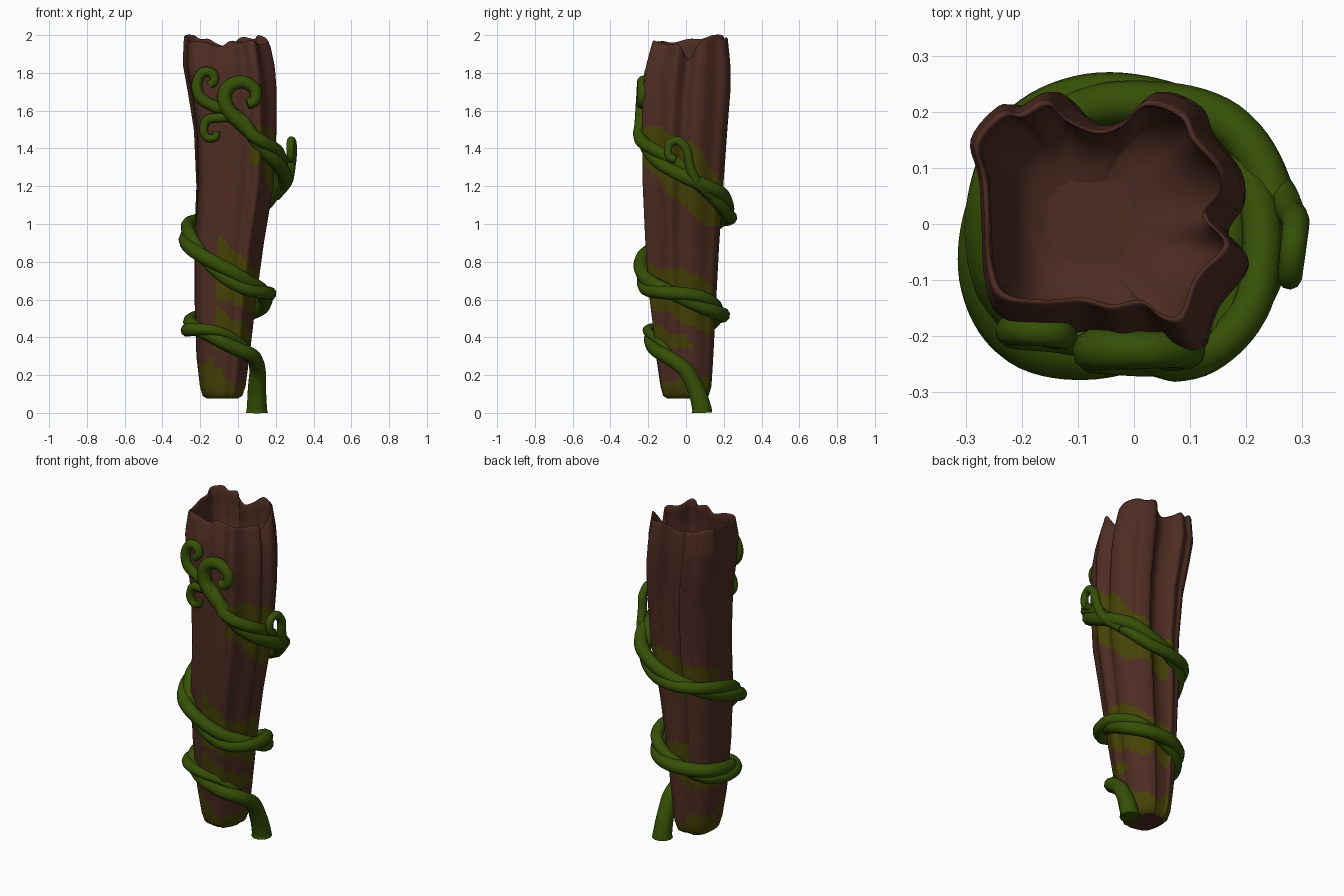
import bpy, bmesh, math
from mathutils import Vector, kdtree

if "Cube" in bpy.data.objects:
    bpy.data.objects.remove(bpy.data.objects["Cube"])


def mat(name, c):
    m = bpy.data.materials.new(name)
    m.diffuse_color = (*c, 1)
    m.use_nodes = True
    m.node_tree.nodes["Principled BSDF"].inputs["Base Color"].default_value = m.diffuse_color
    return m


BARK = mat("brown bark", (0.074, 0.025, 0.016))
MOSS = mat("olive moss", (0.062, 0.054, 0.002))
VINE = mat("green vine", (0.036, 0.080, 0.002))


def spline(pts, n, closed=False):
    """Catmull-Rom through pts with n samples per span."""
    P = [Vector(p) for p in pts]
    N, out = len(P), []
    for i in range(N if closed else N - 1):
        q = [P[(i + k) % N] if closed else P[min(max(i + k, 0), N - 1)] for k in (-1, 0, 1, 2)]
        for s in range(n):
            t = s / n
            out.append(0.5 * (2 * q[1] + (q[2] - q[0]) * t + (2 * q[0] - 5 * q[1] + 4 * q[2] - q[3]) * t * t
                              + (3 * q[1] - q[0] - 3 * q[2] + q[3]) * t ** 3))
    if not closed:
        out.append(P[-1].copy())
    return out


def tube(name, path, radius):
    """Tapered tube; radius is a function of 0..1 along the path."""
    cu = bpy.data.curves.new(name, 'CURVE')
    cu.dimensions = '3D'
    cu.bevel_depth, cu.bevel_resolution, cu.use_fill_caps = 1.0, 3, True
    sp = cu.splines.new('POLY')
    sp.points.add(len(path) - 1)
    for i, p in enumerate(path):
        sp.points[i].co = (*p, 1)
        sp.points[i].radius = radius(i / (len(path) - 1))
    tmp = bpy.data.objects.new(name + " guide", cu)
    bpy.context.collection.objects.link(tmp)
    me = bpy.data.meshes.new_from_object(tmp.evaluated_get(bpy.context.evaluated_depsgraph_get()))
    bpy.data.objects.remove(tmp)
    me.materials.clear()
    me.materials.append(VINE)
    for f in me.polygons:
        f.use_smooth = len(f.vertices) < 5
        f.material_index = 0
    ob = bpy.data.objects.new(name, me)
    bpy.context.collection.objects.link(ob)


# Helix followed by the twisted vines
helix = spline([
    (.10, .085, 0), (.10, .082, .03), (.10, .055, .12), (.10, 0, .22), (.07, -.10, .31), (-.02, -.165, .37),
    (-.13, -.19, .42), (-.235, -.12, .445), (-.258, 0, .46), (-.215, .11, .48), (-.10, .175, .51),
    (.03, .17, .54), (.115, .11, .575), (.155, 0, .615), (.13, -.12, .645), (.04, -.205, .68),
    (-.08, -.23, .75), (-.2, -.20, .84), (-.262, -.10, .92), (-.262, .03, .97), (-.20, .16, 1.01),
    (-.08, .22, 1.04), (.06, .215, 1.08), (.17, .165, 1.15), (.23, .06, 1.22), (.235, -.04, 1.29),
    (.20, -.15, 1.36), (.12, -.22, 1.43), (.03, -.235, 1.52)], 8)


def strand(phase, start):
    """Offset the helix so that strands coil around each other."""
    out = []
    for i, p in enumerate(helix):
        t = (helix[min(i + 1, len(helix) - 1)] - helix[max(i - 1, 0)]).normalized()
        if i == 0:
            t = Vector((0, 0.01, 1))
        side = t.cross(Vector((0, 0, 1))).normalized()
        up = side.cross(t)
        a = phase + i * 0.115
        k = 0.023 * min(1, max(0, (i - 20) / 16)) if start == 0 else 0.025
        out.append(p + (side * math.cos(a) * 0.6 + up * math.sin(a)) * k)
    return out[start:]


main = strand(0, 0)[:-4] + spline([
    (.02, -.235, 1.53), (-.055, -.23, 1.61), (-.07, -.225, 1.69), (-.03, -.225, 1.74), (.035, -.225, 1.75),
    (.09, -.225, 1.71), (.09, -.23, 1.655), (.05, -.235, 1.635)], 6)
tube("main_vine", main, lambda t: max(0.058 - 0.16 * t, 0.039 if t < .88 else 0.039 - 0.09 * (t - .88)))
second = strand(math.pi, 28)[:-4] + spline([
    (.03, -.235, 1.54), (-.05, -.215, 1.60), (-.13, -.20, 1.625), (-.20, -.195, 1.67), (-.218, -.19, 1.74),
    (-.19, -.19, 1.80), (-.14, -.195, 1.80), (-.125, -.20, 1.76), (-.15, -.20, 1.735)], 6)
tube("second_vine", second, lambda t: min(0.012 + 0.2 * t, 0.035 if t < .8 else 0.035 - 0.06 * (t - .8)))

# Small curling tendrils
tendrils = {
    "side_tendril": [(.20, .13, 1.15), (.26, .06, 1.22), (.280, .02, 1.31), (.288, .005, 1.39), (.284, -.04, 1.44),
                     (.278, -.09, 1.42), (.278, -.09, 1.36), (.282, -.055, 1.34)],
    "lower_tendril": [(.06, -.22, 1.48), (-.04, -.215, 1.56), (-.11, -.205, 1.562), (-.165, -.20, 1.55),
                      (-.182, -.20, 1.495), (-.16, -.20, 1.455), (-.12, -.205, 1.46), (-.115, -.205, 1.49)]}
for name, pts in tendrils.items():
    tube(name, spline(pts, 6), lambda t: 0.028 - 0.008 * t)

# Trunk outline seen from above: x, y, rim height
rim = spline([
    (.21, -.06, 1.95), (.165, 0, 1.87), (.20, .05, 1.94), (.195, .10, 1.98), (.145, .16, 2.0), (.12, .21, 1.98),
    (.05, .235, 1.99), (0, .19, 1.96), (-.05, .175, 1.94), (-.11, .2, 1.96), (-.15, .235, 1.98), (-.2, .21, 1.98),
    (-.24, .21, 2.0), (-.29, .15, 2.0), (-.275, .08, 1.98), (-.27, 0, 1.98), (-.265, -.1, 1.96),
    (-.24, -.165, 1.97), (-.16, -.18, 1.96), (-.08, -.175, 1.94), (-.02, -.19, 1.97), (.04, -.18, 1.96),
    (.08, -.21, 1.97), (.12, -.21, 1.97), (.15, -.13, 1.95)], 5, True)
# Trunk extents by height: z, x0, x1, y0, y1
levels = [(.075, -.165, 0, -.10, .10), (.09, -.19, .025, -.125, .125), (.14, -.205, .043, -.14, .14),
          (.3, -.225, .065, -.165, .15), (.6, -.237, .10, -.20, .165), (.9, -.24, .14, -.22, .18),
          (1.2, -.225, .19, -.23, .20), (1.5, -.235, .205, -.23, .22), (1.7, -.265, .205, -.225, .235),
          (1.85, -.292, .195, -.205, .235), (2.0, -.285, .17, -.17, .22)]


def extents(z):
    for a, b in zip(levels, levels[1:]):
        if z <= b[0]:
            t = (z - a[0]) / (b[0] - a[0])
            return [p + (q - p) * t for p, q in zip(a[1:], b[1:])]
    return levels[-1][1:]


def ring(bm, z, inset=0.0, rough=None, shift=0.0):
    x0, x1, y0, y1 = extents(z)
    k = 0.3 + 0.7 * min(1, z / 1.7) if rough is None else rough
    w = min(max((z - 1.6) / 0.4, 0), 1) ** 2
    vs = []
    for p in rim:
        u, v = (p.x + .04) / .25, (p.y - .012) / .223
        a, r = math.atan2(v, u), math.hypot(u, v)
        r = 1.0 + (r - 1.0) * k
        vs.append(bm.verts.new(((x0 + x1) / 2 + shift + math.cos(a) * r * ((x1 - x0) / 2 - inset),
                                (y0 + y1) / 2 + math.sin(a) * r * ((y1 - y0) / 2 - inset),
                                z + (p.z - 2.0) * w)))
    return vs


bm = bmesh.new()
rings = [ring(bm, z) for z in (.075, .09, .11, .14)]
rings += [ring(bm, .14 + 1.85 * i / 74) for i in range(1, 75)]
rings += [ring(bm, 2.0, .005), ring(bm, 1.992, .011)]
# Hollow inside
rings += [ring(bm, *q) for q in (
    (1.94, .017, .95), (1.85, .024, .9, -.002), (1.78, .034, .8, -.006), (1.72, .05, .7, -.012),
    (1.68, .075, .6, -.025), (1.66, .11, .5, -.04), (1.65, .15, .4, -.05))]
for lo, hi in zip(rings, rings[1:]):
    for i in range(len(rim)):
        j = (i + 1) % len(rim)
        bm.faces.new((lo[i], lo[j], hi[j], hi[i]))
bm.faces.new(rings[0][::-1])
bm.faces.new(rings[-1])


# Moss: the foot of the trunk and patches beside the vines
def unroll(p):
    """Same azimuth and height on a plain cylinder; ignores the grooves."""
    x0, x1, y0, y1 = extents(max(p.z, .08))
    a = math.atan2(p.y - (y0 + y1) / 2, p.x - (x0 + x1) / 2)
    return a, Vector((.2 * math.cos(a), .2 * math.sin(a), p.z))


tree = kdtree.KDTree(len(helix))
for i, p in enumerate(helix):
    tree.insert(unroll(p)[1], i)
tree.balance()
for f in bm.faces:
    f.smooth = len(f.verts) < 5
    a, c = unroll(f.calc_center_median())
    q, _, d = tree.find(c)
    wave = 0.018 * math.sin(3 * a + 1) + 0.01 * math.sin(7 * a + 4 * c.z)
    foot = .08 < c.z < 0.19 + wave * 2
    limit = 0.122 + wave
    if a > 1.9:                      # moss on the back left: above the upper turn, below the lower
        limit = 0.12 if (c.z > q.z) == (c.z > .75) else 0.04
        if c.z < .75:
            limit *= .75
    if a < -1.9 and .2 < c.z < .3:   # patch under the lowest turn
        foot = c.z < .27 + wave
    bare = (-3.2 < a < -1.9 and c.z > 0.28) or (a < -1.2 and c.z > 1.15)
    f.material_index = 1 if foot or (d < limit and not bare and 0.33 < c.z < 1.52) else 0
bmesh.ops.recalc_face_normals(bm, faces=bm.faces)
me = bpy.data.meshes.new("hollow_trunk")
bm.to_mesh(me)
bm.free()
me.materials.append(BARK)
me.materials.append(MOSS)
trunk = bpy.data.objects.new("hollow_trunk", me)
bpy.context.collection.objects.link(trunk)
